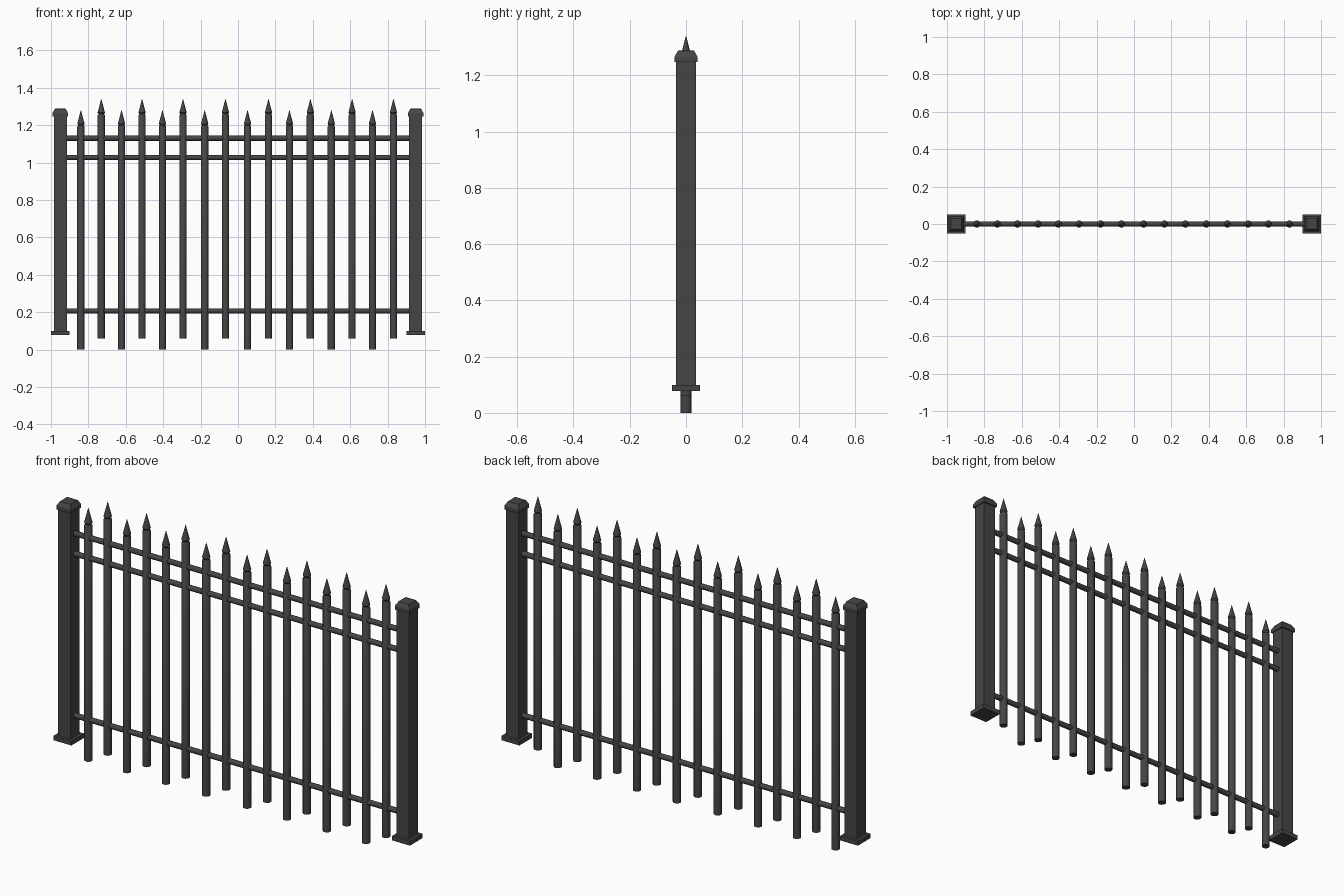
import bpy, math

if "Cube" in bpy.data.objects:
    bpy.data.objects.remove(bpy.data.objects["Cube"])

iron = bpy.data.materials.new("dark grey iron")
iron.diffuse_color = (0.06, 0.06, 0.06, 1)
iron.use_nodes = True
iron.node_tree.nodes["Principled BSDF"].inputs["Base Color"].default_value = iron.diffuse_color


def lathe(name, profile, sides, loc, turn=0.0, axis="Z", smooth=False):
    """Stack of regular rings: profile = [(radius, height), ...]; closed with end caps."""
    verts, faces = [], []
    for r, h in profile:
        for i in range(sides):
            a = turn + 2 * math.pi * i / sides
            c, s = r * math.cos(a), r * math.sin(a)
            verts.append((c, s, h) if axis == "Z" else (h, c, s))
    for k in range(len(profile) - 1):
        for i in range(sides):
            j = (i + 1) % sides
            faces.append((k * sides + i, k * sides + j,
                          (k + 1) * sides + j, (k + 1) * sides + i))
    top = (len(profile) - 1) * sides
    faces.append(tuple(reversed(range(sides))))
    faces.append(tuple(range(top, top + sides)))
    me = bpy.data.meshes.new(name)
    me.from_pydata(verts, [], faces)
    me.materials.append(iron)
    ob = bpy.data.objects.new(name, me)
    ob.location = loc
    bpy.context.collection.objects.link(ob)
    if smooth:
        bpy.ops.object.select_all(action="DESELECT")
        ob.select_set(True)
        bpy.context.view_layer.objects.active = ob
        bpy.ops.object.shade_smooth_by_angle(angle=math.radians(35))
    return ob


def square(name, profile, loc):
    """Square-section part; profile gives half widths."""
    return lathe(name, [(w * math.sqrt(2), h) for w, h in profile], 4, loc, math.pi / 4)


# End posts: foot plate, shaft and chamfered cap
for side, x in (("left", -0.95), ("right", 0.95)):
    square(side + "_post_foot", [(0.05, 0.077), (0.05, 0.1)], (x, 0, 0))
    square(side + "_post_shaft", [(0.035, 0.09), (0.035, 1.255)], (x, 0, 0))
    square(side + "_post_cap", [(0.041, 1.247), (0.041, 1.266),
                                (0.029, 1.287), (0.024, 1.289)], (x, 0, 0))

# Horizontal rails
for name, z in (("lower_rail", 0.207), ("middle_rail", 1.027), ("upper_rail", 1.13)):
    lathe(name, [(0.0135, -0.92), (0.0135, 0.92)], 12, (0, 0, z), axis="X", smooth=True)

# Pickets, alternately low and high, each with a spear tip
picket_x = [-0.84, -0.731, -0.623, -0.513, -0.404, -0.294, -0.178, -0.067,
            0.051, 0.163, 0.275, 0.387, 0.499, 0.61, 0.719, 0.831]
for n, x in enumerate(picket_x):
    z = 0.06 * (n % 2)
    lathe(f"picket_{n + 1}", [(0.0195, 0), (0.0195, 1.192), (0.014, 1.2)],
          12, (x, 0, z), smooth=True)
    lathe(f"picket_tip_{n + 1}", [(0.013, 1.196), (0.0195, 1.207), (0.0006, 1.28)],
          12, (x, 0, z), smooth=True)
